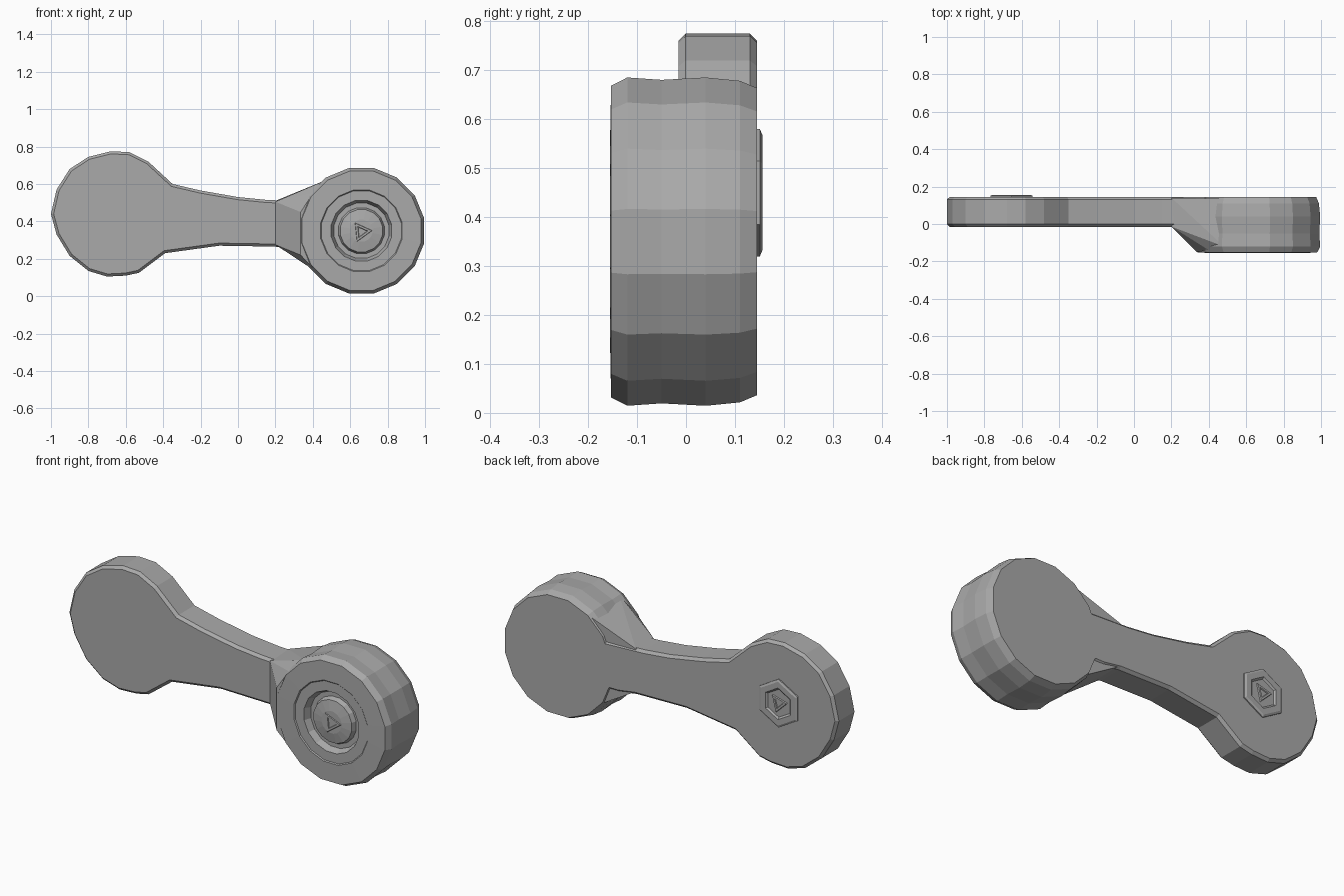
import bpy, bmesh
from math import cos, sin, pi
from mathutils import Vector

cube = bpy.data.objects.get("Cube")
if cube:
    bpy.data.objects.remove(cube, do_unlink=True)

metal = bpy.data.materials.new("grey metal")
metal.use_nodes = True
GREY = (0.4, 0.4, 0.4, 1)
metal.diffuse_color = GREY
metal.node_tree.nodes["Principled BSDF"].inputs["Base Color"].default_value = GREY


def finish(name, bm):
    bmesh.ops.recalc_face_normals(bm, faces=bm.faces)
    mesh = bpy.data.meshes.new(name)
    bm.to_mesh(mesh)
    bm.free()
    obj = bpy.data.objects.new(name, mesh)
    bpy.context.collection.objects.link(obj)
    mesh.materials.append(metal)
    return obj


def lathe(name, cx, cz, profile, sides, start=0.0):
    """Turn (radius, y) points about a front-to-back axis."""
    bm = bmesh.new()
    rings = []
    for r, y in profile:
        rings.append([bm.verts.new((cx + r * cos(start + 2 * pi * i / sides), y,
                                    cz + r * sin(start + 2 * pi * i / sides)))
                      for i in range(sides)])
    for a, b in zip(rings, rings[1:]):
        for i in range(sides):
            j = (i + 1) % sides
            bm.faces.new((a[i], a[j], b[j], b[i]))
    bm.faces.new(rings[0])
    bm.faces.new(rings[-1])
    return finish(name, bm)


# Flat arm with its rounded end, cut from one outline
outline = [(-1, .44), (-.97, .57), (-.9, .68), (-.8, .745), (-.68, .775),
           (-.58, .77), (-.48, .72), (-.35, .6), (-.2, .565), (0, .53),
           (.15, .515), (.27, .51), (.5, .5), (.5, .25), (.3, .25),
           (.2, .265), (-.1, .27), (-.39, .23), (-.53, .125), (-.6, .11),
           (-.7, .105), (-.8, .135), (-.9, .215), (-.97, .33)]
bm = bmesh.new()
back = bm.faces.new([bm.verts.new((x, .145, z)) for x, z in outline])
ext = bmesh.ops.extrude_face_region(bm, geom=[back])
front_verts = [v for v in ext["geom"] if isinstance(v, bmesh.types.BMVert)]
bmesh.ops.translate(bm, verts=front_verts, vec=(0, -.16, 0))
bmesh.ops.recalc_face_normals(bm, faces=bm.faces)
rim = [e for e in bm.edges if abs(e.verts[0].co.y - e.verts[1].co.y) < .001]
bmesh.ops.bevel(bm, geom=rim, offset=.014, segments=1, affect='EDGES')
finish("arm", bm)

# Thick hub: chamfered rim, shallow step, ring recess and a domed centre
lathe("hub", .66, .35, [
    (.32, .145), (.335, .11), (.342, .04), (.337, -.05), (.342, -.12),
    (.325, -.153), (.222, -.155), (.217, -.15), (.165, -.15), (.15, -.115),
    (.125, -.115), (.115, -.14), (.06, -.15)], 16, pi / 16)

# Sloped web that blends the arm into the hub
bm = bmesh.new()
for p in [(.2, -.014, .275), (.2, -.014, .505), (.27, -.04, .51),
          (.335, -.15, .22), (.335, -.15, .45), (.4, -.14, .55),
          (.48, -.12, .625), (.42, -.14, .13), (.2, .14, .28),
          (.2, .14, .51), (.48, .135, .61), (.44, .135, .14), (.3, .1, .24)]:
    bm.verts.new(Vector(p))
bmesh.ops.convex_hull(bm, input=bm.verts)
bmesh.ops.delete(bm, geom=[v for v in bm.verts if not v.link_faces], context='VERTS')
finish("hub_web", bm)

# Six-sided bushing on the back of the rounded end, with a shallow well
lathe("back_bushing", -.655, .45, [
    (.13, .14), (.13, .151), (.118, .156), (.085, .156), (.075, .148)], 6, pi / 6)

# Small three-sided sockets
lathe("hub_socket", .66, .345, [(.06, -.148), (.055, -.155), (.035, -.155), (.03, -.151)], 3, .1)
lathe("bushing_socket", -.655, .45, [(.055, .146), (.05, .155), (.03, .155), (.025, .15)], 3, .8)
